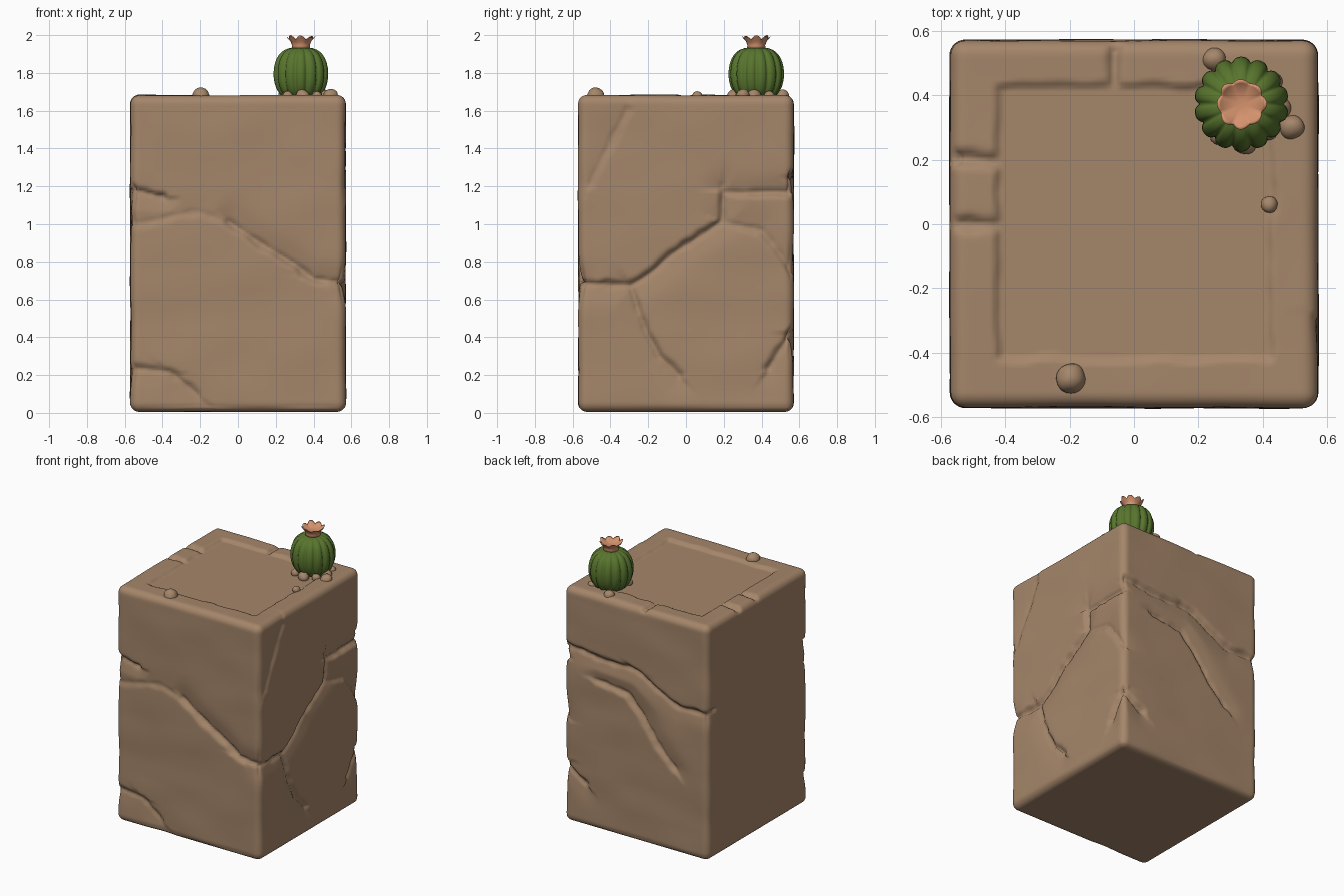
import bpy, bmesh, math
from mathutils import Vector, noise

if "Cube" in bpy.data.objects:
    bpy.data.objects.remove(bpy.data.objects["Cube"])

H, ZT, R = 0.572, 1.685, 0.05      # half width, rim height, edge radius


def material(name, col):
    m = bpy.data.materials.new(name)
    m.diffuse_color = (*col, 1)
    m.use_nodes = True
    m.node_tree.nodes["Principled BSDF"].inputs["Base Color"].default_value = m.diffuse_color
    return m


STONE = material("sandstone brown", (0.376, 0.238, 0.144))
GREEN = material("cactus green", (0.098, 0.178, 0.027))
PINK = material("flower coral", (0.66, 0.29, 0.155))


def finish(bm, name, mat):
    bmesh.ops.recalc_face_normals(bm, faces=bm.faces)
    for f in bm.faces:
        f.smooth = True
    me = bpy.data.meshes.new(name)
    bm.to_mesh(me)
    bm.free()
    me.materials.append(mat)
    ob = bpy.data.objects.new(name, me)
    bpy.context.collection.objects.link(ob)
    return ob


# Main cracks: face, depth, recessed side (+1 above, -1 below, 0 none), path
PLACE = {
    "front": lambda u, v: Vector((u, -H, v)),
    "right": lambda u, v: Vector((H, u, v)),
    "back": lambda u, v: Vector((u, H, v)),
    "left": lambda u, v: Vector((-H, u, v)),
    "top": lambda u, v: Vector((u, v, ZT)),
}
CRACKS = [
    ("front", .03, 1, [(-.05, 1.02), (.4, .71), (.57, .69)]),
    ("front", .01, 1, [(-.57, 1), (-.2, 1.06), (-.05, 1.02)]),
    ("front", .03, -1, [(-.57, 1.18), (-.4, 1.15)]),
    ("front", .02, -1, [(-.57, .24), (-.36, .22), (-.22, .1)]),
    ("right", .03, -1, [(-.57, .69), (-.31, .67), (.19, 1.01), (.2, 1.2)]),
    ("right", .03, 1, [(.2, 1.17), (.57, 1.16)]),
    ("right", .018, 1, [(.19, 1.01), (.4, .96), (.57, .73)]),
    ("right", .025, -1, [(-.31, .67), (-.15, .3), (-.04, .2)]),
    ("right", .025, -1, [(.43, .24), (.57, .45)]),
    ("right", .012, 1, [(-.5, 1.22), (-.32, 1.6)]),
    ("back", .028, -1, [(-.57, 1.05), (-.34, 1.04), (0, 1.22), (.57, 1.25)]),
    ("back", .025, 1, [(-.3, .6), (.07, 1.03), (.31, 1.07)]),
    ("back", .025, -1, [(.4, .3), (.57, .43)]),
    ("left", .02, 0, [(.47, 1.06), (.57, 1.05)]),
]
# Gaps between the rim stones
for gap in (0, .2):
    CRACKS.append(("top", .025, 0, [(-.57, gap), (-.42, gap)]))
CRACKS.append(("top", .025, 0, [(-.06, .43), (-.07, .57)]))
CRACKS.append(("top", .018, 0, [(.4, .28), (.42, .05)]))

SEGS = []
for face, depth, side, path in CRACKS:
    for a, b in zip(path, path[1:]):
        pa, pb = PLACE[face](*a), PLACE[face](*b)
        lo = [min(pa[i], pb[i]) - .16 for i in range(3)]
        hi = [max(pa[i], pb[i]) + .16 for i in range(3)]
        SEGS.append((face, depth, side, a, b, pa, pb - pa, lo, hi))


def crack_depth(p):
    groove = ledge = 0
    wob = .012 * noise.noise(p * 14)
    bend = .02 * noise.noise_vector(p * 4)           # makes straight paths wander
    q = p + bend
    for face, depth, side, a, b, pa, d, lo, hi in SEGS:
        if any(p[k] < lo[k] or p[k] > hi[k] for k in (2, 0, 1)):
            continue
        t = max(0, min(1, (q - pa).dot(d) / d.length_squared))
        off = q - pa - d * t
        if face in ("front", "back"):
            off.y = p.y - pa.y
        elif face in ("left", "right"):
            off.x = p.x - pa.x
        else:
            off.z = p.z - pa.z
        dist = off.length
        groove = max(groove, depth * math.exp(-(max(0, dist + wob) / .019) ** 2))
        if side:
            u = q.x if face in ("front", "back") else q.y
            s = (b[0] - a[0]) * (q.z - a[1]) - (b[1] - a[1]) * (u - a[0])
            if s * side > 0:
                ledge = max(ledge, depth * .6 * math.exp(-(dist / .08) ** 2))
    return max(groove, ledge) + .3 * min(groove, ledge)


# Stone block: fine box grid, rounded, then sculpted by the cracks
bm = bmesh.new()
N, M = 92, 134
LO, HI = Vector((-H, -H, .005)), Vector((H, H, ZT))
for axis in range(3):
    i, j = [k for k in range(3) if k != axis]
    ni, nj = (M if i == 2 else N), (M if j == 2 else N)
    for end in (LO, HI):
        rows = []
        for s in range(ni + 1):
            row = []
            for t in range(nj + 1):
                p = Vector()
                p[axis] = end[axis]
                p[i] = LO[i] + (HI[i] - LO[i]) * s / ni
                p[j] = LO[j] + (HI[j] - LO[j]) * t / nj
                row.append(bm.verts.new(p))
            rows.append(row)
        for s in range(ni):
            for t in range(nj):
                bm.faces.new((rows[s][t], rows[s + 1][t], rows[s + 1][t + 1], rows[s][t + 1]))
bmesh.ops.remove_doubles(bm, verts=bm.verts, dist=.001)
for v in bm.verts:
    core = Vector([max(LO[k] + R, min(HI[k] - R, v.co[k])) for k in range(3)])
    n = (v.co - core).normalized()
    p = core + n * R
    corner = 1 + 1.7 * (1 - max(abs(c) for c in n))
    drop = crack_depth(p) * corner
    if n.z > -.5:
        drop += .006 * (noise.noise(Vector((p.x * 3, p.y * 3, p.z * 5))) + .4)
    if n.z > .9:                                   # sunken panel inside the rim
        edge = max(abs(p.x), abs(p.y - .005)) + .012 * noise.noise(p * 9)
        inside = max(0, min(1, (.432 - edge) / .014))
        drop = drop * (1 - inside) + .022 * inside
    v.co = p - n * drop
finish(bm, "stone_block", STONE)

# Pebbles on the rim, plus a loose ring around the foot of the plant
CX, CY = .333, .372
pebbles = [(-.195, -.48, .046), (.49, .3, .038), (.42, .06, .026), (.25, .51, .036)]
for k in range(5):
    a = math.radians(-125 + 40 * k)
    pebbles.append((CX + .12 * math.cos(a), CY + .12 * math.sin(a), .028 + .008 * (k % 2)))
for k, (x, y, r) in enumerate(pebbles):
    bm = bmesh.new()
    bmesh.ops.create_icosphere(bm, subdivisions=3, radius=r)
    for v in bm.verts:
        v.co *= 1 + .12 * noise.noise(v.co * 25 + Vector((k, k, 0)))
        v.co += Vector((x, y, 1.677))
    finish(bm, "pebble_%d" % (k + 1), STONE)


def lathe(name, mat, profile, seg, shape):
    """Revolve (radius, z) rings about the plant axis; shape alters each ring point."""
    bm = bmesh.new()
    rings = []
    for i, (r, z) in enumerate(profile):
        ring = []
        for s in range(seg):
            a = 2 * math.pi * s / seg
            rr, zz = shape(r, z, a, i)
            ring.append(bm.verts.new((CX + rr * math.cos(a), CY + rr * math.sin(a), zz)))
        rings.append(ring)
    for p, q in zip(rings, rings[1:]):
        for s in range(seg):
            bm.faces.new((p[s], p[(s + 1) % seg], q[(s + 1) % seg], q[s]))
    bm.faces.new(rings[0])
    bm.faces.new(rings[-1])
    return finish(bm, name, mat)


# Ribbed cactus body: a squarish ellipse with fourteen lobes
body = []
for k in range(16):
    a = math.radians(-70 + 10.4 * k)
    body.append((.147 * math.cos(a) ** .6, 1.795 + .14 * math.sin(a)))
lathe("cactus_body", GREEN, body, 112,
      lambda r, z, a, i: (r * (1 - .11 * (1 - abs(math.sin(7 * a))) ** 1.5), z))

# Flower: narrow neck, flared jagged petals, shallow bowl inside
flower = [(.05, 1.925), (.047, 1.945), (.055, 1.965), (.076, 1.985), (.08, 1.99),
          (.066, 1.982), (.04, 1.965), (.012, 1.962)]


def petals(r, z, a, i):
    w = abs(math.cos(4 * a)) * (.8 + .2 * math.sin(3 * a + 1))
    k = {2: .3, 3: .8, 4: 1, 5: .5}.get(i, 0)
    return r * (1 - .14 * k * (1 - w)), z - .022 * k * (1 - w) + .01 * k


lathe("cactus_flower", PINK, flower, 64, petals)
